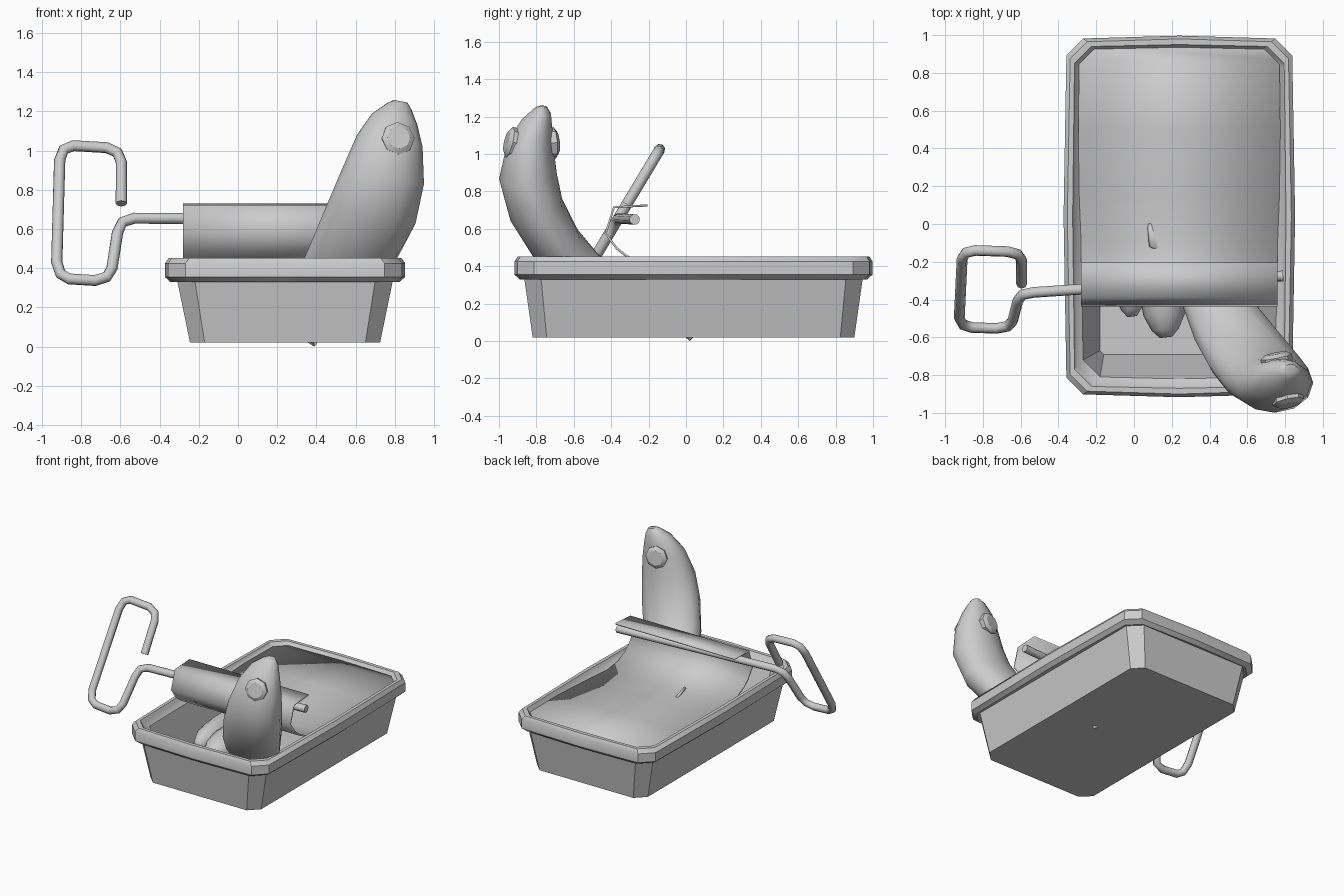
import bpy, math
from mathutils import Vector

if "Cube" in bpy.data.objects:
    bpy.data.objects.remove(bpy.data.objects["Cube"])

CX, CY = 0.24, 0.04          # centre of the tin


def make(name, verts, faces, angle=35):
    me = bpy.data.meshes.new(name)
    me.from_pydata([tuple(v) for v in verts], [], faces)
    me.validate()
    ob = bpy.data.objects.new(name, me)
    bpy.context.collection.objects.link(ob)
    me.shade_smooth()
    me.set_sharp_from_angle(angle=math.radians(angle))
    return ob


def loft(name, rings, closed=False, angle=35):
    """Skin rings of equal length; cap both ends unless closed into a loop."""
    n, m = len(rings[0]), len(rings)
    verts = [v for r in rings for v in r]
    faces = []
    for i in range(m if closed else m - 1):
        a, b = i * n, (i + 1) % m * n
        faces += [(a + j, a + (j + 1) % n, b + (j + 1) % n, b + j) for j in range(n)]
    if not closed:
        faces += [tuple(range(n))[::-1], tuple(range((m - 1) * n, m * n))]
    return make(name, verts, faces, angle)


def tin_ring(hx, hy, z, bulge=0.0, c=0.09):
    """Rectangle with cut corners and slightly bowed sides."""
    bx, by = hx - bulge, hy - bulge
    q = [(hx, 0), (bx, by - c), (bx - c, by), (0, hy), (c - bx, by), (-bx, by - c),
         (-hx, 0), (-bx, c - by), (c - bx, -by), (0, -hy), (bx - c, -by), (bx, c - by)]
    return [(CX + x, CY + y, z) for x, y in q]


def tube(path, sides=12):
    """Elliptical rings (x, y, z, half width, half depth) along a path."""
    pts = [Vector(p[:3]) for p in path]
    rings = []
    for i, p in enumerate(pts):
        t = (pts[min(i + 1, len(pts) - 1)] - pts[max(i - 1, 0)]).normalized()
        u = Vector((1, 0, 0))
        u = (u - t * u.dot(t)).normalized()
        v = t.cross(u)
        a, b = path[i][3:]
        rings.append([p + u * a * math.cos(k * math.tau / sides)
                      + v * b * math.sin(k * math.tau / sides) for k in range(sides)])
    return rings


# Tin: tapered body, rolled rim, inner walls and floor
loft("tin", [tin_ring(0.485, 0.86, 0.02, 0.0, 0.075),
             tin_ring(0.55, 0.905, 0.335),
             tin_ring(0.585, 0.93, 0.33, 0.015),
             tin_ring(0.613, 0.957, 0.355, 0.015),
             tin_ring(0.613, 0.957, 0.425, 0.015),
             tin_ring(0.593, 0.94, 0.453, 0.015),
             tin_ring(0.565, 0.91, 0.453, 0.01),
             tin_ring(0.55, 0.895, 0.425, 0.01),
             tin_ring(0.52, 0.86, 0.40, 0.01),
             tin_ring(0.42, 0.73, 0.05, 0.0, 0.02)])

# Lid: sheet that curls up around the key (y, z, half width)
prof = [(0.94, 0.42, 0.44), (0.87, 0.42, 0.53), (0.5, 0.42, 0.535), (0.15, 0.405, 0.53),
        (-0.1, 0.395, 0.52), (-0.24, 0.415, 0.52), (-0.32, 0.455, 0.52), (-0.37, 0.495, 0.52),
        (-0.43, 0.575, 0.52), (-0.385, 0.715, 0.52), (-0.205, 0.725, 0.52)]
lv = [(CX + s * w, y, z) for y, z, w in prof for s in (-1, 1)]
lid = make("rolled_lid", lv, [(2 * i, 2 * i + 1, 2 * i + 3, 2 * i + 2)
                              for i in range(len(prof) - 1)])
sol = lid.modifiers.new("thickness", 'SOLIDIFY')
sol.thickness, sol.offset = 0.012, 0

# Key: bent wire, loop lies in a tilted plane
wire = [(-0.595, 0.73), (-0.595, 0.94), (-0.615, 0.99), (-0.67, 1.015), (-0.84, 1.025),
        (-0.89, 1.005), (-0.91, 0.95), (-0.925, 0.43), (-0.905, 0.37), (-0.86, 0.345),
        (-0.73, 0.337), (-0.67, 0.355), (-0.643, 0.40), (-0.615, 0.58), (-0.59, 0.635),
        (-0.53, 0.655)]
pts = [(x, -0.14 + (z - 1.025) * 0.6, z) for x, z in wire] + [(0.79, -0.275, 0.65)]
cu = bpy.data.curves.new("key", 'CURVE')
cu.dimensions = '3D'
cu.bevel_depth, cu.bevel_resolution, cu.use_fill_caps = 0.029, 2, True
sp = cu.splines.new('POLY')
sp.points.add(len(pts) - 1)
for p, c in zip(sp.points, pts):
    p.co = (*c, 1)
bpy.context.collection.objects.link(bpy.data.objects.new("key", cu))

# Large fish leaning out of the tin
loft("big_fish", tube([
    (0.83, -0.77, 1.252, 0.035, 0.028), (0.825, -0.77, 1.225, 0.065, 0.05),
    (0.80, -0.795, 1.16, 0.12, 0.085), (0.775, -0.83, 1.05, 0.17, 0.125),
    (0.745, -0.845, 0.88, 0.21, 0.155), (0.69, -0.80, 0.70, 0.23, 0.15),
    (0.60, -0.69, 0.51, 0.225, 0.14), (0.50, -0.54, 0.36, 0.20, 0.125),
    (0.38, -0.34, 0.26, 0.15, 0.10), (0.29, -0.16, 0.21, 0.06, 0.05)]), angle=50)

# Forked tail of the large fish
make("big_fish_tail",
     [(0.33, -0.2, 0.2), (0.08, -0.12, 0.43), (0.07, 0.0, 0.40), (0.22, -0.03, 0.2),
      (0.34, 0.05, 0.03), (0.39, 0.02, 0.0), (0.25, -0.2, 0.22)],
     [(6, 1, 2, 3), (3, 4, 5, 0), (0, 6, 3)]
     ).modifiers.new("thickness", 'SOLIDIFY').thickness = 0.02


# Eyes: low domes on both sides of the head
def eye(name, c, d, r=0.085, h=0.03):
    d = Vector(d).normalized()
    u = d.cross(Vector((0, 0, 1))).normalized()
    w = u.cross(d)
    rings = [[Vector(c) + d * o + (u * math.cos(k * math.tau / 8)
              + w * math.sin(k * math.tau / 8)) * r * s for k in range(8)]
             for o, s in ((-0.04, 0.95), (h * 0.4, 1.0), (h, 0.7))]
    loft(name, rings)


eye("eye_front", (0.815, -0.932, 1.06), (0.22, -1, 0.25))
eye("eye_back", (0.755, -0.715, 1.06), (-0.2, 1, 0.1))

# Smaller fish lying under the lid
for name, x, y, w, z in (("small_fish_middle", 0.16, -0.60, 0.13, 0.23),
                         ("small_fish_left", -0.02, -0.49, 0.10, 0.22)):
    loft(name, tube([(x + dx, y + dy, z, w * s, 0.12 * s) for dx, dy, s in
                     ((0.01, 0, 0.25), (0.005, 0.04, 0.55), (0, 0.12, 0.85), (-0.01, 0.28, 1),
                      (-0.03, 0.5, 0.9), (-0.04, 0.75, 0.5), (-0.04, 0.9, 0.2))], 10), angle=50)
